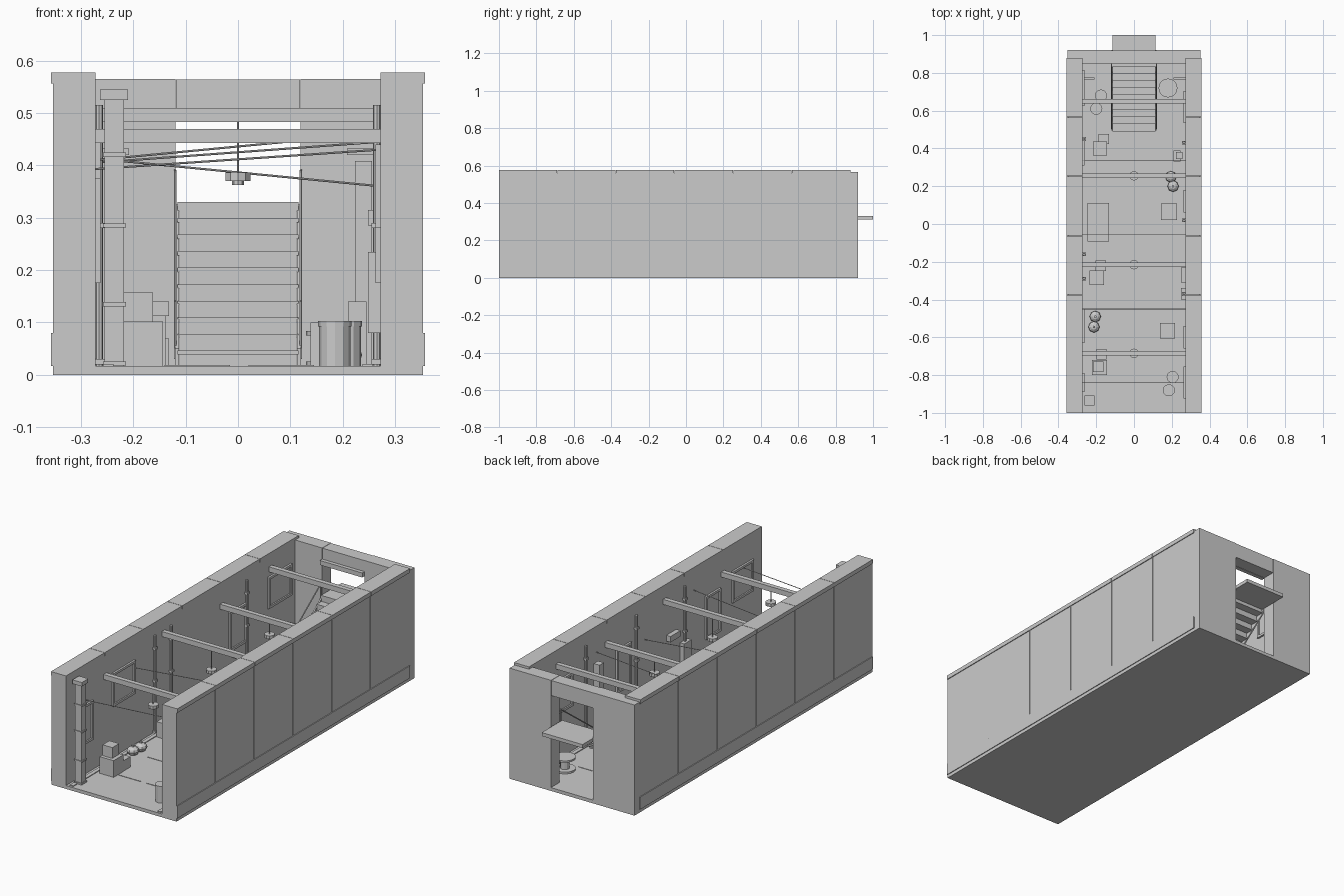
import bpy, math
from mathutils import Vector


def box(name, x0, x1, y0, y1, z0, z1):
    me = bpy.data.meshes.new(name)
    v = [(x, y, z) for x in (x0, x1) for y in (y0, y1) for z in (z0, z1)]
    f = [(0, 1, 3, 2), (4, 6, 7, 5), (0, 4, 5, 1), (2, 3, 7, 6), (0, 2, 6, 4), (1, 5, 7, 3)]
    me.from_pydata(v, [], f)
    ob = bpy.data.objects.new(name, me)
    bpy.context.collection.objects.link(ob)
    return ob


def cyl(name, x, y, z0, z1, r, n=12):
    bpy.ops.mesh.primitive_cylinder_add(vertices=n, radius=r, depth=z1 - z0,
                                        location=(x, y, (z0 + z1) / 2))
    bpy.context.object.name = name
    return bpy.context.object


def rod(name, a, b, r, n=6):
    a, b = Vector(a), Vector(b)
    bpy.ops.mesh.primitive_cylinder_add(vertices=n, radius=r, depth=(b - a).length,
                                        location=(a + b) / 2)
    ob = bpy.context.object
    ob.name = name
    ob.rotation_euler = (b - a).to_track_quat('Z', 'Y').to_euler()


def sbox(name, s, xa, xb, *yz):
    # box given by distance from the centre line, on side s
    return box(name, min(s * xa, s * xb), max(s * xa, s * xb), *yz)


def frame(name, s, y, z, w, h):
    # window or door frame on an inner wall
    t = 0.012
    for e in (-1, 1):
        yc = y + e * (w / 2 - t / 2)
        sbox(name + "_jamb", s, 0.262, 0.274, yc - t / 2, yc + t / 2, z, z + h)
        zc = z + h / 2 + e * (h / 2 - t / 2)
        sbox(name + "_rail", s, 0.262, 0.274, y - w / 2, y + w / 2, zc - t / 2, zc + t / 2)
    sbox(name + "_pane", s, 0.269, 0.274, y - w / 2, y + w / 2, z, z + h)


# floor slab and expansion joints
box("floor_slab", -0.353, 0.353, -1, 0.92, 0, 0.017)
for i in range(7):
    y = -0.765 + i * 0.2375
    for x in (-0.075, 0.085):
        box("floor_joint", x - 0.065, x + 0.06, y - 0.002, y + 0.002, 0.016, 0.019)

# side walls: core, outer panels, coping and plinth
cuts = [-1, -0.688, -0.375, -0.062, 0.252, 0.565, 0.88]
for s in (-1, 1):
    sbox("wall_core", s, 0.272, 0.350, -1, 0.88, 0.015, 0.56)
    for a, b in zip(cuts, cuts[1:]):
        sbox("wall_panel", s, 0.349, 0.353, a + (0.002 if a > -1 else 0), b - 0.002, 0.015, 0.56)
        sbox("coping", s, 0.272, 0.357, a + (0.001 if a > -1 else 0), b - 0.001, 0.556, 0.577)
    sbox("plinth", s, 0.350, 0.357, -1, 0.88, 0.017, 0.08)
    sbox("gutter_kerb", s, 0.238, 0.258, -0.99, 0.85, 0.015, 0.021)
    # back wall piers
    sbox("back_pier", s, 0.119, 0.353, 0.85, 0.92, 0.015, 0.565)
box("back_lintel", -0.118, 0.118, 0.851, 0.919, 0.487, 0.564)
box("lintel_trim", -0.12, 0.12, 0.832, 0.853, 0.485, 0.508)

# overhead beams and hanging lamps
for i, y in enumerate((-0.685, -0.215, 0.255, 0.65)):
    z = 0.483 if i % 2 else 0.443
    box("cross_beam", -0.275, 0.275, y - 0.012, y + 0.012, z, z + 0.026)
    if i < 3:
        rod("lamp_rod", (0, y, 0.38), (0, y, z), 0.002)
        cyl("lamp_shade", 0, y, 0.37, 0.386, 0.025, 10)
        cyl("lamp_bulb", 0, y, 0.362, 0.371, 0.011, 8)

# slack lines between the walls
for y, za, zb in ((-0.84, 0.393, 0.43), (-0.45, 0.41, 0.462), (-0.055, 0.413, 0.36), (0.335, 0.405, 0.445)):
    rod("cable", (-0.272, y, za), (0.272, y, zb), 0.002)

# staircase with treads, risers, stringers and handrails
n, y0, y1, top = 9, 0.495, 0.84, 0.33
dy, dz = (y1 - y0) / n, 0.0315
for i in range(n):
    z = 0.047 + i * dz
    y = y0 + i * dy
    box("tread", -0.115, 0.115, y - 0.004, y + dy + 0.004, z - 0.008, z)
    box("riser", -0.112, 0.112, y + dy - 0.004, y + dy, z - 0.004, z + dz - 0.004)
box("first_riser", -0.112, 0.112, y0, y0 + 0.004, 0.016, 0.04)
box("landing", -0.115, 0.115, 0.835, 1.0, 0.312, top)
for s in (-1, 1):
    st = sbox("stringer", s, 0.113, 0.120, y0, 0.85, 0.017, 0.05)
    for v in st.data.vertices:
        if v.co.y > 0.8:
            v.co.z += 0.275
    rod("handrail", (s * 0.12, y0 + 0.01, 0.14), (s * 0.12, 0.845, 0.39), 0.003)
    for t in (0.0, 1.0):
        y = y0 + 0.01 + t * 0.335
        rod("rail_post", (s * 0.12, y, 0.03 + t * 0.28), (s * 0.12, y, 0.14 + t * 0.25), 0.003)

# banded utility post at the entrance
box("post", -0.255, -0.218, -0.953, -0.917, 0.017, 0.53)
box("post_cap", -0.263, -0.21, -0.961, -0.909, 0.525, 0.545)
for z in (0.42, 0.285, 0.135, 0.022):
    box("post_band", -0.258, -0.214, -0.957, -0.913, z - 0.004, z + 0.004)

# crates, stacked and leaning beside the left wall
for x, y, w, z0, z1 in ((-0.183, -0.76, 0.08, 0.017, 0.102), (-0.19, -0.755, 0.055, 0.102, 0.157),
                        (-0.172, -0.69, 0.055, 0.017, 0.07), (-0.197, -0.285, 0.075, 0.017, 0.095),
                        (-0.175, -0.22, 0.055, 0.017, 0.07), (-0.18, 0.4, 0.075, 0.017, 0.09),
                        (-0.16, 0.45, 0.055, 0.017, 0.07), (0.178, -0.565, 0.08, 0.017, 0.1),
                        (0.185, 0.065, 0.085, 0.017, 0.1)):
    box("crate", x - w / 2, x + w / 2, y - w / 2, y + w / 2, z0, z1)

# dumpster with lid
box("dumpster", -0.24, -0.138, -0.085, 0.105, 0.017, 0.112)
box("dumpster_lid", -0.245, -0.132, -0.092, 0.112, 0.112, 0.14)

# barrels and buckets
for x, y, h in ((0.205, -0.81, 0.1), (0.185, -0.88, 0.1), (-0.175, 0.68, 0.09), (-0.2, 0.61, 0.09)):
    cyl("barrel", x, y, 0.017, h, 0.03)
    cyl("barrel_rim", x, y, h - 0.008, h + 0.003, 0.032)

# cable spool beside the stairs
cyl("spool_core", 0.18, 0.72, 0.02, 0.08, 0.022)
for z in (0.017, 0.075):
    cyl("spool_disc", 0.18, 0.72, z, z + 0.009, 0.05, 16)

# refuse bags
for x, y in ((-0.205, -0.49), (-0.212, -0.545), (0.195, 0.25), (0.207, 0.2)):
    bpy.ops.mesh.primitive_uv_sphere_add(segments=8, ring_count=6, radius=0.03, location=(x, y, 0.038))
    bpy.context.object.name = "refuse_bag"
    bpy.context.object.scale = (1, 1, 0.75)
    cyl("bag_knot", x, y, 0.057, 0.068, 0.007, 6)

# tall cabinet and meter boxes on the right
box("tall_post", 0.223, 0.256, 0.345, 0.38, 0.017, 0.408)
box("low_cabinet", 0.21, 0.245, 0.33, 0.39, 0.017, 0.14)
box("meter_box", 0.248, 0.274, -0.4, -0.34, 0.08, 0.235)
box("vent_unit", 0.248, 0.274, -0.31, -0.23, 0.285, 0.315)
for s in (-1, 1):
    y = 0.77
    sbox("wall_bracket", s, 0.208, 0.274, y - 0.006, y + 0.006, 0.42, 0.432)

# window and door frames on the inner walls
for s, y, z, w, h in ((-1, -0.84, 0.175, 0.1, 0.2), (-1, -0.54, 0.28, 0.18, 0.17), (-1, 0.38, 0.2, 0.14, 0.2),
                      (-1, 0.72, 0.3, 0.19, 0.16), (1, -0.84, 0.28, 0.17, 0.16), (1, -0.6, 0.175, 0.12, 0.22),
                      (1, 0.62, 0.25, 0.17, 0.17), (1, 0.12, 0.175, 0.12, 0.22)):
    frame("frame", s, y, z, w, h)

# vertical drain pipes with clamps
for s, y in ((-1, -0.29), (-1, -0.16), (-1, 0.45), (1, 0.02), (1, -0.37), (1, 0.43)):
    rod("drain_pipe", (s * 0.265, y, 0.017), (s * 0.265, y, 0.515), 0.007, 8)
    for z in (0.025, 0.285, 0.45):
        sbox("pipe_clamp", s, 0.255, 0.274, y - 0.01, y + 0.01, z - 0.005, z + 0.005)
